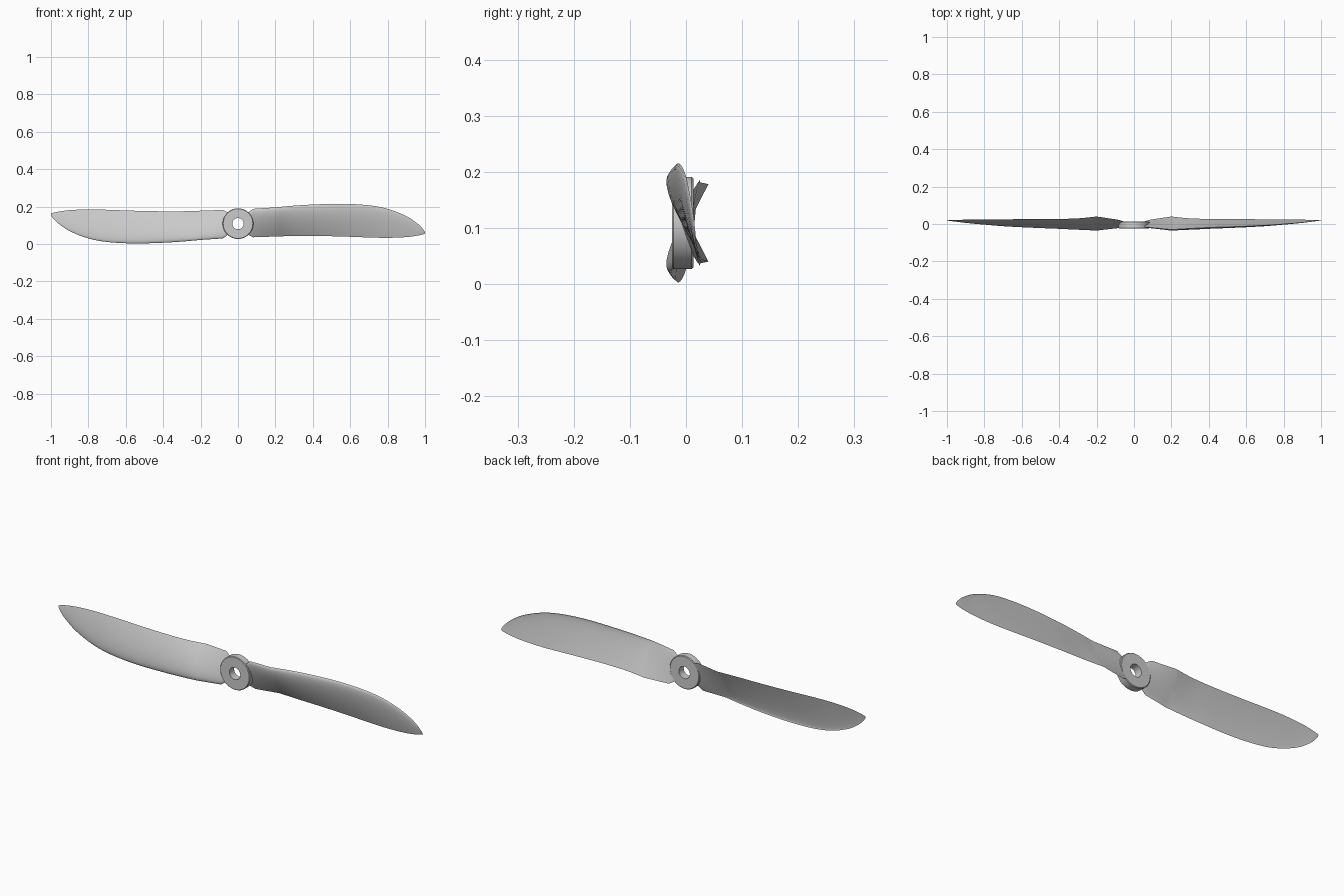
import bpy, bmesh, math
from mathutils import Vector, Matrix

if "Cube" in bpy.data.objects:
    bpy.data.objects.remove(bpy.data.objects["Cube"])

CZ = 0.109          # height of the spin axis (along y)
SIDE = 14           # points per blade face across the chord

# Blade stations: x, leading edge (y, z), trailing edge (y, z), front bulge, back bulge
STATIONS = [
    (0.05, -0.014, 0.165, 0.012, 0.052, 0.008, -0.006),
    (0.08, -0.017, 0.188, 0.022, 0.036, 0.012, -0.004),
    (0.20, -0.030, 0.196, 0.040, 0.040, 0.017, 0.004),
    (0.30, -0.024, 0.205, 0.030, 0.043, 0.017, 0.006),
    (0.42, -0.018, 0.212, 0.027, 0.043, 0.016, 0.006),
    (0.56, -0.013, 0.215, 0.026, 0.040, 0.014, 0.006),
    (0.70, -0.006, 0.207, 0.025, 0.035, 0.012, 0.005),
    (0.80, 0.001, 0.188, 0.024, 0.033, 0.009, 0.004),
    (0.90, 0.009, 0.149, 0.023, 0.037, 0.006, 0.003),
    (0.96, 0.015, 0.109, 0.022, 0.045, 0.003, 0.001),
    (0.99, 0.018, 0.079, 0.022, 0.052, 0.0015, 0.0),
    (1.00, 0.020, 0.064, 0.022, 0.056, 0.001, 0.0),
]


def smooth_stations(rows, steps=4):
    """Keep the straight root, then spline through the outer stations."""
    out = [rows[0], rows[1]]
    pts = rows[2:]

    def slope(i, k):
        a, b = pts[max(i - 1, 0)], pts[min(i + 1, len(pts) - 1)]
        return (b[k] - a[k]) / (b[0] - a[0])

    for i in range(len(pts) - 1):
        p, q = pts[i], pts[i + 1]
        h = q[0] - p[0]
        for s in range(steps):
            t = s / steps
            row = [p[0] + h * t]
            for k in range(1, 7):
                row.append((2*t**3 - 3*t*t + 1) * p[k] + (t**3 - 2*t*t + t) * h * slope(i, k)
                           + (3*t*t - 2*t**3) * q[k] + (t**3 - t*t) * h * slope(i + 1, k))
            out.append(row)
    out.append(pts[-1])
    return out


def section(row):
    """Closed airfoil loop in the yz plane."""
    x, ly, lz, ty, tz, front, back = row
    le, te = Vector((x, ly, lz)), Vector((x, ty, tz))
    chord = te - le
    n = Vector((0, chord.z, -chord.y)).normalized()   # points to the front
    us = [0.5 - 0.5 * math.cos(math.pi * i / SIDE) for i in range(SIDE + 1)]

    def bulge(u):
        return 2.0 * math.sqrt(u) * (1 - u) * 1.3

    loop = [le + chord * u + n * front * bulge(u) for u in us]
    loop += [le + chord * u + n * back * bulge(u) for u in us[-2:0:-1]]
    return loop


def finish(bm, name, angle):
    bmesh.ops.recalc_face_normals(bm, faces=bm.faces)
    me = bpy.data.meshes.new(name)
    bm.to_mesh(me)
    bm.free()
    ob = bpy.data.objects.new(name, me)
    bpy.context.collection.objects.link(ob)
    bpy.ops.object.select_all(action='DESELECT')
    ob.select_set(True)
    bpy.context.view_layer.objects.active = ob
    bpy.ops.object.shade_smooth_by_angle(angle=math.radians(angle))
    return ob


def loft(bm, loops, closed=False):
    rings = [[bm.verts.new(p) for p in lp] for lp in loops]
    pairs = list(zip(rings, rings[1:]))
    if closed:
        pairs.append((rings[-1], rings[0]))
    for a, b in pairs:
        for i in range(len(a)):
            j = (i + 1) % len(a)
            bm.faces.new((a[i], a[j], b[j], b[i]))
    if not closed:
        bm.faces.new(rings[0])
        bm.faces.new(rings[-1])


# Two blades, the second turned half a circle about the axis
for name, turn in (("blade_right", 0), ("blade_left", math.pi)):
    bm = bmesh.new()
    loft(bm, [section(r) for r in smooth_stations(STATIONS)])
    bmesh.ops.rotate(bm, verts=bm.verts, cent=(0, 0, CZ), matrix=Matrix.Rotation(turn, 3, 'Y'))
    finish(bm, name, 40)

# Hub ring with a through hole and slightly eased rims
profile = [(0.030, -0.025), (0.079, -0.025), (0.082, -0.022),
           (0.082, 0.010), (0.079, 0.013), (0.030, 0.013)]
bm = bmesh.new()
N = 64
loft(bm, [[(r * math.cos(2 * math.pi * i / N), y, CZ + r * math.sin(2 * math.pi * i / N))
           for i in range(N)] for r, y in profile], closed=True)
finish(bm, "hub", 30)
